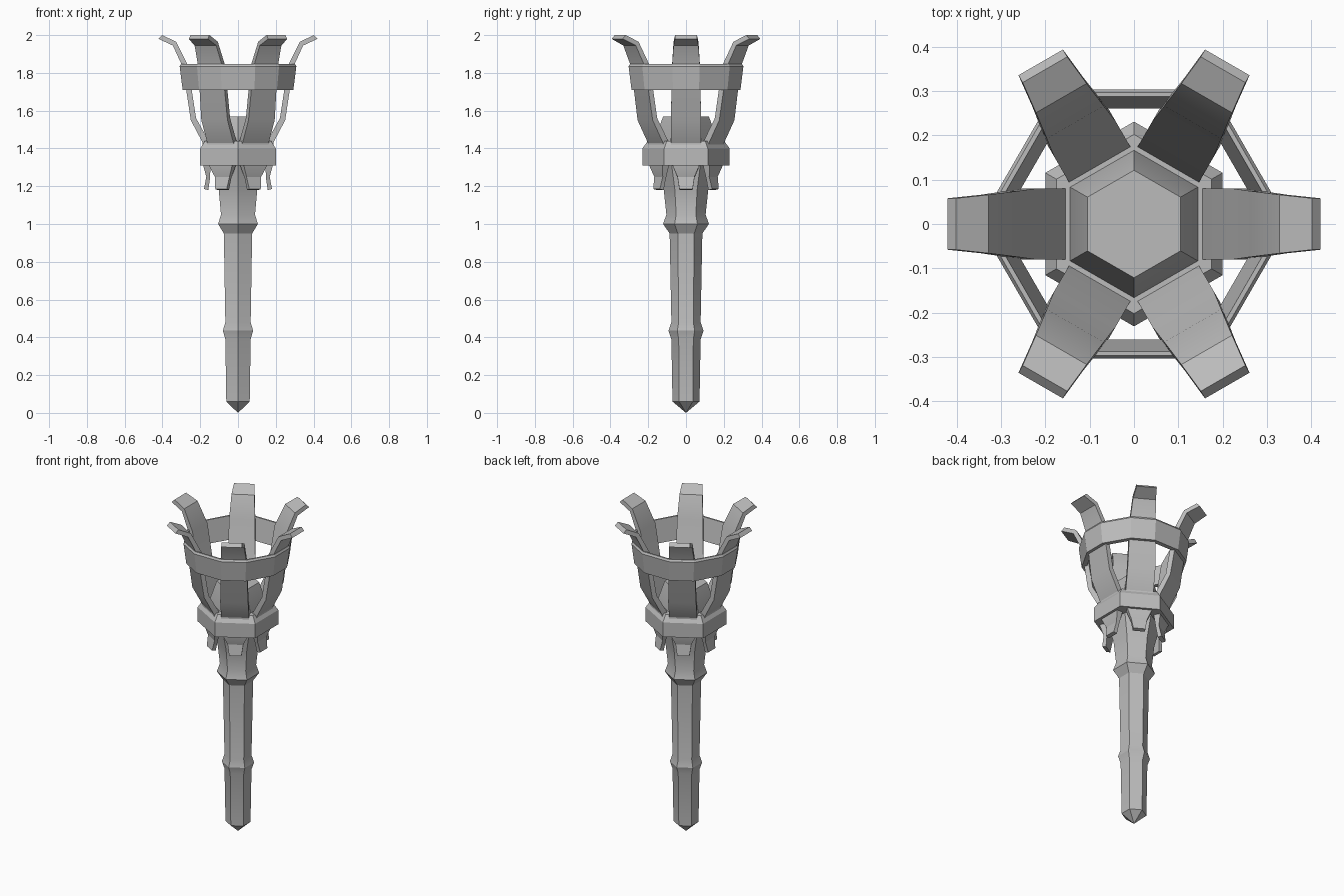
import bpy, bmesh
from math import cos, sin, pi, radians
from mathutils import Matrix, Vector

cube = bpy.data.objects.get("Cube")
if cube:
    bpy.data.objects.remove(cube, do_unlink=True)

metal = bpy.data.materials.new("plain grey")
metal.use_nodes = True
GREY = (0.5, 0.5, 0.5, 1)
metal.diffuse_color = GREY
metal.node_tree.nodes["Principled BSDF"].inputs["Base Color"].default_value = GREY


def finish(name, bm):
    """Turn a bmesh into a shaded object."""
    bmesh.ops.recalc_face_normals(bm, faces=bm.faces)
    mesh = bpy.data.meshes.new(name)
    bm.to_mesh(mesh)
    bm.free()
    mesh.materials.append(metal)
    obj = bpy.data.objects.new(name, mesh)
    bpy.context.collection.objects.link(obj)
    bpy.ops.object.select_all(action='DESELECT')
    obj.select_set(True)
    bpy.context.view_layer.objects.active = obj
    bpy.ops.object.shade_smooth_by_angle(angle=radians(25))
    return obj


def bridge(bm, a, b):
    for i in range(len(a)):
        j = (i + 1) % len(a)
        bm.faces.new((a[i], a[j], b[j], b[i]))


def hex_stack(name, profile):
    """Six-sided stack of (half width, height) rings, capped at both ends."""
    bm = bmesh.new()
    rings = []
    for apothem, z in profile:
        r = apothem / cos(pi / 6)
        rings.append([bm.verts.new((r * cos(a), r * sin(a), z))
                      for a in (pi / 6 + k * pi / 3 for k in range(6))])
    for a, b in zip(rings, rings[1:]):
        bridge(bm, a, b)
    bm.faces.new(rings[0])
    bm.faces.new(rings[-1])
    bmesh.ops.remove_doubles(bm, verts=bm.verts, dist=0.0005)
    return finish(name, bm)


def strap(name, angle, sections):
    """Bent flat bar; each section is outer point, inner point, half width."""
    bm = bmesh.new()
    turn = Matrix.Rotation(angle, 3, 'Z')
    rings = []
    for ro, zo, ri, zi, w in sections:
        rings.append([bm.verts.new(turn @ Vector(p)) for p in
                      ((ro, -w, zo), (ro, w, zo), (ri, w, zi), (ri, -w, zi))])
    for a, b in zip(rings, rings[1:]):
        bridge(bm, a, b)
    bm.faces.new(rings[0])
    bm.faces.new(rings[-1])
    return finish(name, bm)


# Handle with two raised bands and a pointed foot
hex_stack("handle", [(0.0001, 0), (0.062, 0.06), (0.067, 0.39), (0.08, 0.435),
                     (0.067, 0.48), (0.075, 0.95), (0.105, 1.0), (0.09, 1.05),
                     (0.102, 1.18), (0.135, 1.33)])

# Fuel block inside the basket
hex_stack("fuel_block", [(0.15, 1.36), (0.15, 1.42), (0.105, 1.57)])

# Collar holding the straps
hex_stack("collar", [(0.2, 1.31), (0.2, 1.4), (0.175, 1.44)])

# Six straps running from the tails below the collar to the flared tips
SECTIONS = [(0.18, 1.185, 0.157, 1.18, 0.035),
            (0.168, 1.25, 0.148, 1.245, 0.045),
            (0.187, 1.32, 0.145, 1.32, 0.075),
            (0.187, 1.43, 0.155, 1.44, 0.08),
            (0.25, 1.55, 0.222, 1.56, 0.08),
            (0.292, 1.83, 0.265, 1.84, 0.074),
            (0.345, 1.945, 0.328, 1.965, 0.066),
            (0.421, 1.98, 0.402, 2.0, 0.058)]
for k in range(6):
    strap(f"strap_{k + 1}", k * pi / 3, SECTIONS)

# Twelve-sided hoop around the straps
hoop = bmesh.new()
loops = []
for r, z in ((0.293, 1.71), (0.309, 1.835), (0.302, 1.847), (0.292, 1.847), (0.265, 1.71)):
    w = 0.235 * r
    loops.append([hoop.verts.new(Matrix.Rotation(k * pi / 3, 3, 'Z') @ Vector((r, s * w, z)))
                  for k in range(6) for s in (-1, 1)])
for a, b in zip(loops, loops[1:] + loops[:1]):
    bridge(hoop, a, b)
finish("hoop", hoop)
